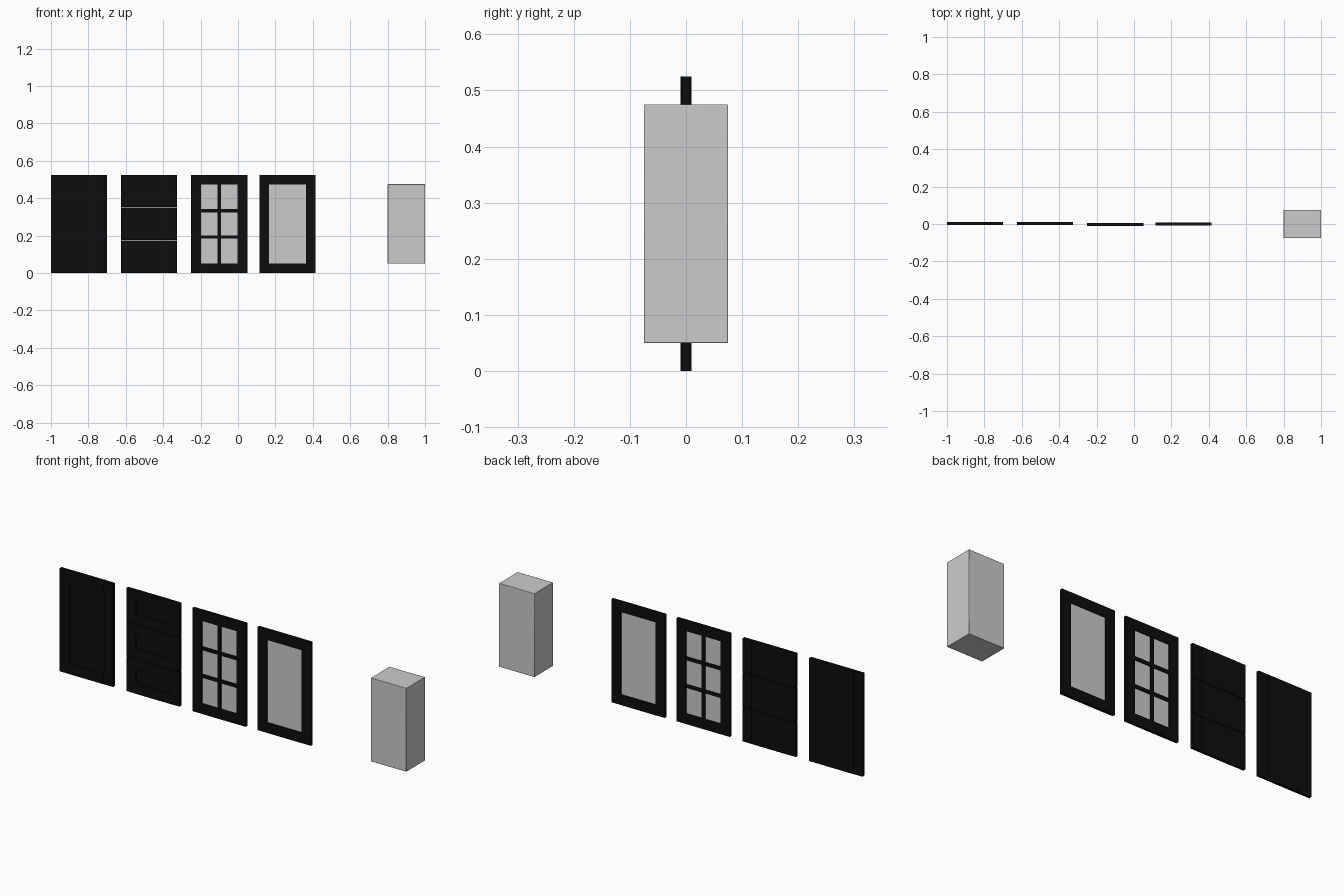
import bpy

if "Cube" in bpy.data.objects:
    bpy.data.objects.remove(bpy.data.objects["Cube"])

def material(name, rgb):
    m = bpy.data.materials.new(name)
    m.diffuse_color = (*rgb, 1)
    m.use_nodes = True
    m.node_tree.nodes["Principled BSDF"].inputs["Base Color"].default_value = m.diffuse_color
    return m

BLACK = material("black_paint", (0.004, 0.004, 0.004))
WHITE = material("pane_white", (1, 1, 1))

def box(name, x0, x1, y0, y1, z0, z1, mat=None, bevel=0.0):
    bpy.ops.mesh.primitive_cube_add(size=1, location=((x0+x1)/2, (y0+y1)/2, (z0+z1)/2))
    o = bpy.context.object
    o.name = name
    o.scale = (x1-x0, y1-y0, z1-z0)
    bpy.ops.object.transform_apply(location=False, rotation=False, scale=True)
    if mat:
        o.data.materials.append(mat)
    if bevel:
        b = o.modifiers.new("soft_edge", 'BEVEL')
        b.width = bevel
        b.segments = 2
    return o

W, H, T, RIM = 0.30, 0.525, 0.015, 0.052

def frame(name, x, y, z0, z1):
    """Two stiles and two rails, with the front face at y."""
    for side, a in (("left", x), ("right", x + W - RIM)):
        box(f"{name}_{side}_stile", a, a + RIM, y, y + T, z0, z1, BLACK, 0.0007)
    for side, a in (("bottom", z0), ("top", z1 - RIM)):
        box(f"{name}_{side}_rail", x + RIM, x + W - RIM, y, y + T, a, a + RIM, BLACK)

def solid_front(name, x, y, z0, z1):
    """Framed front with a recessed panel, flush at the back."""
    frame(name, x, y, z0, z1)
    box(name + "_panel", x + RIM, x + W - RIM, y + 0.006, y + T, z0 + RIM, z1 - RIM, BLACK)

def pane(name, x, y):
    box(name, x + RIM, x + W - RIM, y + 0.006, y + 0.009, RIM, H - RIM, WHITE)

# Solid door
solid_front("solid_door", -1.0, -0.005, 0, H)

# Stack of three drawer fronts
gap = 0.003
dh = (H - 2 * gap) / 3
for i in range(3):
    z = i * (dh + gap)
    solid_front(f"drawer_{i+1}", -0.625, -0.005, z, z + dh)

# Glazed door with six lights
gx, gy = -0.25, -0.01
frame("grid_door", gx, gy, 0, H)
pane("grid_door_glass", gx, gy)
bar = 0.009
cx = gx + W / 2
box("grid_door_vertical_bar", cx - bar, cx + bar, gy + 0.001, gy + T - 0.001, RIM, H - RIM, BLACK)
for i in (1, 2):
    z = RIM + (H - 2 * RIM) * i / 3
    box(f"grid_door_cross_bar_{i}", gx + RIM, gx + W - RIM, gy + 0.0015, gy + T - 0.0015,
        z - bar, z + bar, BLACK)

# Glazed door with a single light
frame("glass_door", 0.115, -0.0075, 0, H)
pane("glass_door_glass", 0.115, -0.0075)

# Plain cabinet body
box("cabinet_body", 0.80, 1.0, -0.075, 0.075, 0.05, 0.475, None, 0.002)
bpy.ops.object.shade_smooth_by_angle()
